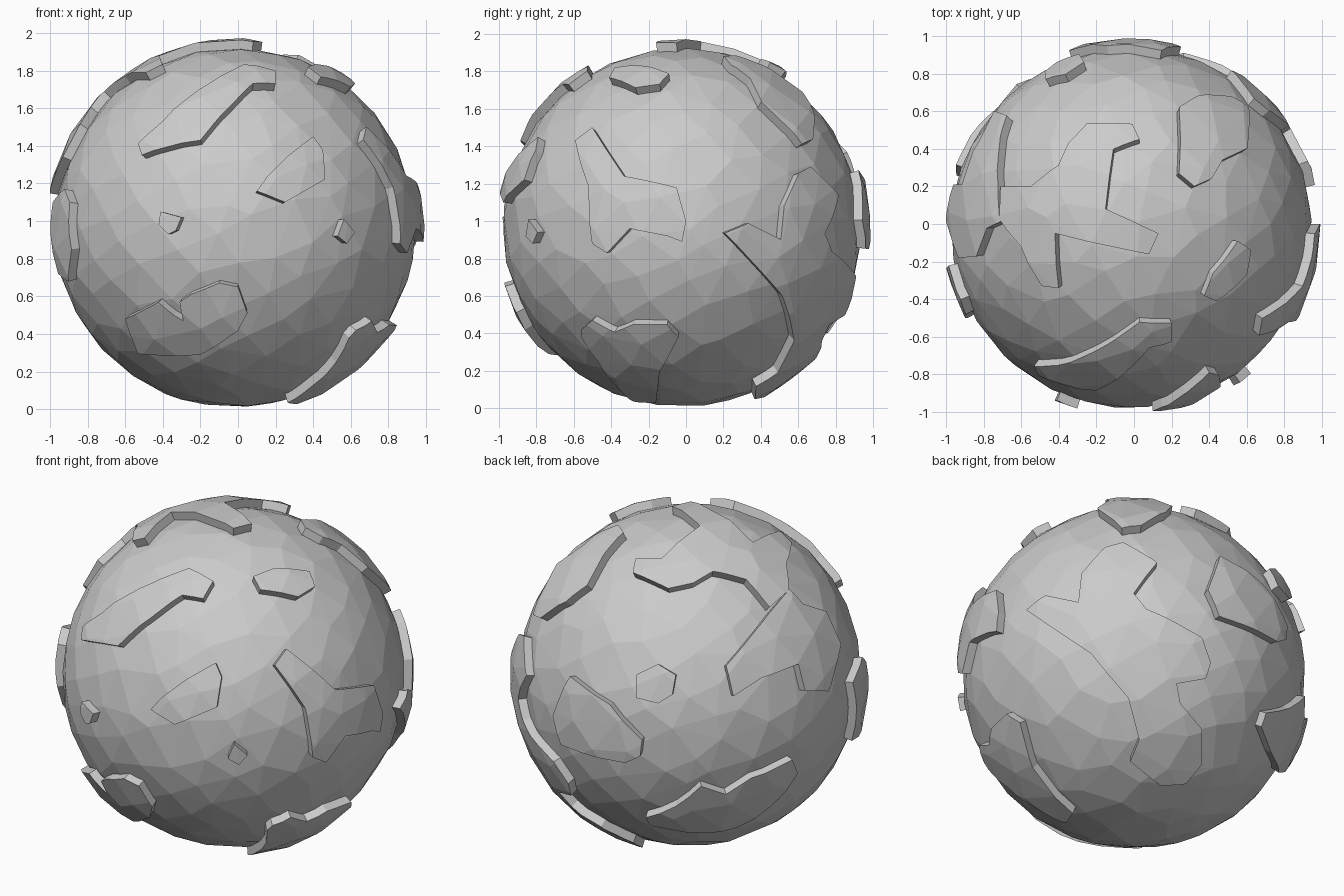
import bpy, bmesh, math, random
from mathutils import Vector

if "Cube" in bpy.data.objects:
    bpy.data.objects.remove(bpy.data.objects["Cube"])

random.seed(4)
CENTRE = Vector((-0.015, -0.02, 0.965))
SEA, LAND = 0.96, 1.01


def link(name, bm):
    me = bpy.data.meshes.new(name)
    bm.to_mesh(me)
    bm.free()
    ob = bpy.data.objects.new(name, me)
    bpy.context.collection.objects.link(ob)
    ob.location = CENTRE
    return ob


def rough_ball(name, radius, seed, count=300):
    """Irregular low-poly ball: hull of jittered spiral points."""
    rnd = random.Random(seed)
    bm = bmesh.new()
    for i in range(count):
        z = 1 - 2 * (i + 0.5) / count
        a = i * math.pi * (3 - math.sqrt(5))
        r = math.sqrt(1 - z * z)
        p = Vector((r * math.cos(a), r * math.sin(a), z))
        p += Vector([rnd.uniform(-0.05, 0.05) for _ in range(3)])
        bm.verts.new(p.normalized() * radius)
    bmesh.ops.convex_hull(bm, input=bm.verts)
    bmesh.ops.recalc_face_normals(bm, faces=bm.faces)
    return link(name, bm)


ocean = rough_ball("ocean", SEA, 1)
land_level = rough_ball("land_level_helper", LAND, 1)
land_level.hide_render = True

# Viewing directions in which outlines are drawn: azimuth, elevation, origin
VIEWS = {
    "front": (-90, 0, (-0.015, 0.965)),
    "right": (0, 0, (-0.02, 0.965)),
    "left": (180, 0, (0.02, 0.965)),
    "top": (-90, 90, (-0.015, -0.02)),
    "back_left": (125, 22, (0, 0)),
    "below": (50, -28, (0, 0)),
}


def direction(view, u, v):
    """Unit vector on the globe for a point drawn in a view."""
    az, el, (ou, ov) = VIEWS[view]
    a, e = math.radians(az), math.radians(el)
    right = Vector((-math.sin(a), math.cos(a), 0))
    up = Vector((-math.sin(e) * math.cos(a), -math.sin(e) * math.sin(a), math.cos(e)))
    out = right.cross(up)
    u, v = u - ou, v - ov
    d = math.sqrt(max(0.0, 1 - u * u - v * v))
    return (right * u + up * v + out * d).normalized()


def land(name, view, outline):
    """Radial prism through the outline, trimmed to the land level."""
    dirs = [direction(view, u, v) for u, v in outline]
    mid = sum(dirs, Vector()).normalized()
    bm = bmesh.new()
    low = [bm.verts.new(d * 0.91) for d in dirs]
    high = [bm.verts.new(d * (1.15 / d.dot(mid))) for d in dirs]
    n = len(dirs)
    for i in range(n):
        j = (i + 1) % n
        bm.faces.new((low[i], low[j], high[j], high[i]))
    caps = [bm.faces.new(low[::-1]), bm.faces.new(high)]
    bmesh.ops.triangulate(bm, faces=caps)
    bmesh.ops.recalc_face_normals(bm, faces=bm.faces)
    ob = link(name, bm)
    m = ob.modifiers.new("trim", "BOOLEAN")
    m.operation, m.solver, m.object = "INTERSECT", "EXACT", land_level
    bpy.context.view_layer.objects.active = ob
    bpy.ops.object.modifier_apply(modifier="trim")


# Front lands
land("front_upper_land", "front", [(-.53, 1.41), (-.51, 1.35), (-.2, 1.43), (-.05, 1.6), (.08, 1.73),
     (.2, 1.73), (.2, 1.8), (.03, 1.83), (-.14, 1.74), (-.4, 1.53)])
land("front_right_land", "front", [(.1, 1.16), (.15, 1.23), (.27, 1.35), (.4, 1.45), (.45, 1.38),
     (.46, 1.22), (.25, 1.1)])
land("front_lower_land", "front", [(-.6, .48), (-.42, .57), (-.34, .5), (-.29, .47), (-.31, .57),
     (-.25, .61), (-.1, .67), (0, .65), (.05, .51), (0, .42), (-.2, .29), (-.53, .3)])
land("islet_a", "front", [(-.41, 1.05), (-.3, 1.02), (-.33, .95), (-.37, .93), (-.42, .98)])
land("islet_b", "front", [(.53, .92), (.56, 1.01), (.62, .94), (.58, .88)])

# Right-hand lands
land("right_land", "right", [(-.59, 1.43), (-.5, 1.5), (-.33, 1.24), (-.05, 1.18), (0, 1.0), (-.02, .89),
     (-.1, .92), (-.3, .96), (-.42, .83), (-.5, .88), (-.52, 1.18)])
land("right_lower_land", "right", [(-.56, .42), (-.5, .47), (-.38, .41), (-.28, .45), (-.1, .45), (-.04, .38),
     (-.14, .2), (-.16, .03), (-.28, .04), (-.47, .25), (-.56, .38)])
land("back_right_land", "below", [(-.6, .35), (-.49, .43), (-.31, .39), (-.29, .55), (-.16, .7), (-.06, .73),
     (.13, .61), (0, .44), (.07, .35), (.38, .19), (.43, .05), (.4, -.04), (.24, -.07), (.26, -.18),
     (.38, -.32), (.38, -.52), (.29, -.62), (.15, -.63), (-.02, -.5), (.03, -.38), (-.03, -.15), (-.24, .1)])

# Top lands
land("top_back_land", "top", [(.24, .27), (.24, .62), (.34, .68), (.52, .68), (.61, .62), (.6, .4),
     (.47, .34), (.41, .24), (.32, .2)])
land("top_right_island", "top", [(.37, -.38), (.42, -.26), (.55, -.09), (.62, -.14), (.6, -.27), (.44, -.41)])
land("top_land", "top", [(-.01, .53), (.03, .45), (-.11, .4), (-.15, .08), (.13, -.05), (.08, -.16),
     (-.42, -.05), (-.4, -.34), (-.49, -.33), (-.6, -.12), (-.71, .02), (-.71, .2), (-.55, .2),
     (-.4, .31), (-.35, .43), (-.25, .53)])

# Left-hand and back lands
land("left_arm_land", "back_left", [(.44, .385), (.2, .1), (.24, -.07), (.4, .03), (.6, .1), (.64, -.05),
     (.77, -.06), (.84, .2), (.76, .38), (.63, .43), (.55, .51)])
land("left_land", "left", [(.4, 1.17), (.48, 1.1), (.5, .85), (.4, .68), (.25, .72), (.22, 1.1)])
land("left_lower_land", "back_left", [(-.25, -.77), (-.08, -.7), (.06, -.58), (.2, -.63), (.34, -.54),
     (.57, -.44), (.6, -.52), (.45, -.71), (.26, -.83), (0, -.86), (-.22, -.82)])
land("back_island", "back_left", [(-.3, .05), (-.18, .11), (-.08, .05), (-.1, -.06), (-.18, -.11), (-.3, -.08)])
land("back_land", "back_left", [(-.77, -.2), (-.67, .03), (-.45, -.12), (-.27, -.32), (-.28, -.41),
     (-.36, -.45), (-.72, -.36)])

bpy.data.objects.remove(land_level)
